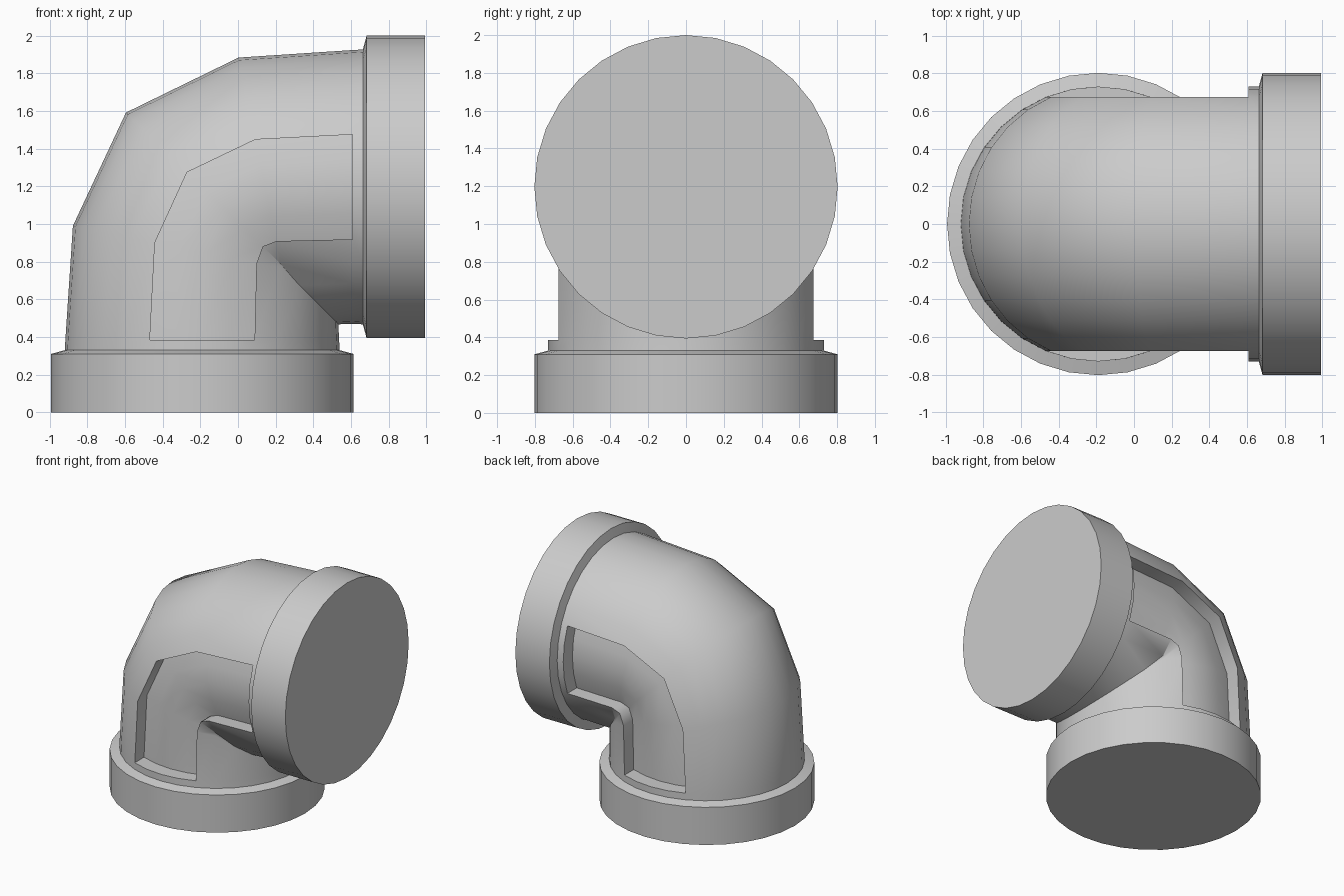
import bpy, bmesh, math

if "Cube" in bpy.data.objects:
    bpy.data.objects.remove(bpy.data.objects["Cube"])

SIDES = 32
CX = -0.19          # axis of the upright leg
PANEL_DEPTH = 0.12

# Cross-sections of the upright leg: centre x, centre z, half-axis x, half-axis z, y radius
lower = [
    (CX, 0.00, 0.803, 0.0, 0.803),       # base flange
    (CX, 0.31, 0.803, 0.0, 0.803),
    (CX, 0.33, 0.73, 0.0, 0.73),         # shoulder of the flange
    (CX, 0.385, 0.727, 0.0, 0.73),       # start of side panel
    (-0.172, 0.845, 0.705, -0.145, 0.73),
]
middle = [(-0.07, 1.078, 0.525, -0.514, 0.73)]
# The horizontal leg is the upright leg reflected over the diagonal
upper = [(0.993 - cz, 1.007 - cx, -uz, -ux, ry) for cx, cz, ux, uz, ry in reversed(lower)]

bm = bmesh.new()
rings = []
for k, (cx, cz, ux, uz, ry) in enumerate(lower + middle + upper):
    ring = []
    for i in range(SIDES):
        a = 2 * math.pi * i / SIDES
        x, z = cx + ux * math.cos(a), cz + uz * math.cos(a)
        # In the crotch the three bend rings meet on the mitre line x + z = 1
        if k == 4 and x + z > 1.0:
            z = 1.0 - x
            merged = True
        elif k in (5, 6) and abs(rings[4][i].co.x + rings[4][i].co.z - 1.0) < 1e-5:
            ring.append(rings[4][i])
            continue
        ring.append(bm.verts.new((x, ry * math.sin(a), z)))
    rings.append(ring)

# Pipe skin, remembering the faces of the two side panels
panels = {1: [], -1: []}
for k in range(len(rings) - 1):
    for i in range(SIDES):
        j = (i + 1) % SIDES
        quad = (rings[k][i], rings[k][j], rings[k + 1][j], rings[k + 1][i])
        corners = list(dict.fromkeys(quad))
        if len(corners) < 3:
            continue
        f = bm.faces.new(corners)
        if 3 <= k <= 6:
            if 6 <= i <= 9:
                panels[1].append(f)
            elif 22 <= i <= 25:
                panels[-1].append(f)

# Closed ends
bm.faces.new(list(reversed(rings[0])))
bm.faces.new(rings[-1])
bmesh.ops.recalc_face_normals(bm, faces=bm.faces[:])

# Sink the side panels straight inwards
for side, faces in panels.items():
    new = bmesh.ops.extrude_face_region(bm, geom=faces)["geom"]
    for v in (g for g in new if isinstance(g, bmesh.types.BMVert)):
        v.co.y -= side * PANEL_DEPTH
    old = [f for f in faces if f.is_valid]
    if old:
        bmesh.ops.delete(bm, geom=old, context='FACES')
bmesh.ops.recalc_face_normals(bm, faces=bm.faces[:])

mesh = bpy.data.meshes.new("elbow_pipe")
bm.to_mesh(mesh)
bm.free()
pipe = bpy.data.objects.new("elbow_pipe", mesh)
bpy.context.collection.objects.link(pipe)
bpy.context.view_layer.objects.active = pipe
pipe.select_set(True)
bpy.ops.object.shade_smooth_by_angle(angle=math.radians(60))
